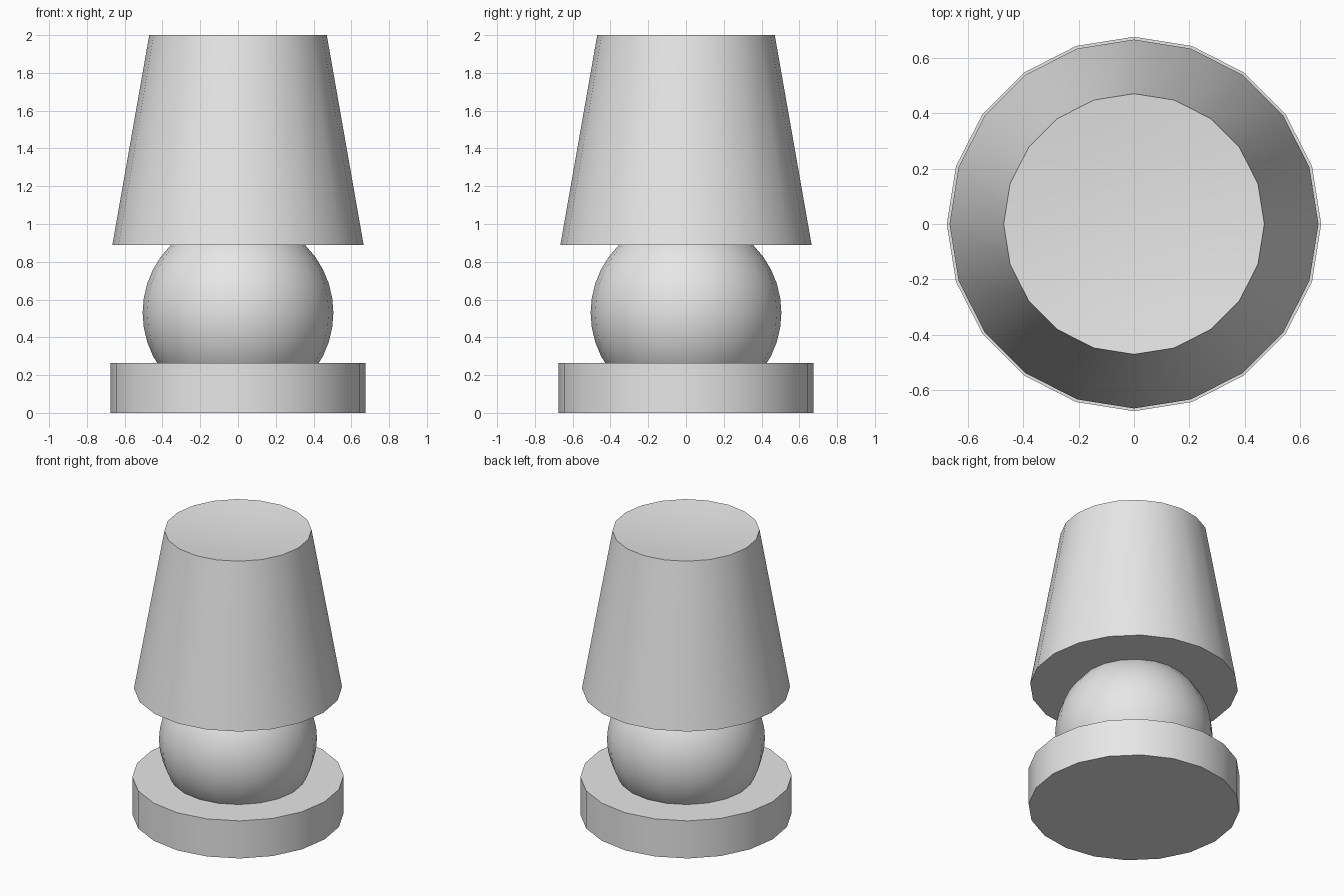
import bpy
import math

SIDES = 20

cube = bpy.data.objects.get("Cube")
if cube:
    bpy.data.objects.remove(cube, do_unlink=True)

grey = bpy.data.materials.new("light_grey")
grey.use_nodes = True
grey.diffuse_color = (0.8, 0.8, 0.8, 1)
grey.node_tree.nodes["Principled BSDF"].inputs["Base Color"].default_value = (0.8, 0.8, 0.8, 1)


def finish(obj, name):
    obj.name = name
    obj.data.name = name
    obj.data.materials.append(grey)
    bpy.ops.object.select_all(action="DESELECT")
    obj.select_set(True)
    bpy.context.view_layer.objects.active = obj
    bpy.ops.object.shade_smooth_by_angle(angle=math.radians(35))


def lathe(name, profile):
    """Turn (radius, height) points around z; a zero radius closes the end."""
    verts, rings = [], []
    for radius, z in profile:
        count = SIDES if radius > 0 else 1
        rings.append([len(verts) + i for i in range(count)])
        for i in range(count):
            a = math.tau * i / SIDES
            verts.append((radius * math.cos(a), radius * math.sin(a), z))
    faces = []
    for low, high in zip(rings, rings[1:]):
        for i in range(SIDES):
            j = (i + 1) % SIDES
            if len(low) == 1:
                faces.append((low[0], high[j], high[i]))
            elif len(high) == 1:
                faces.append((low[i], low[j], high[0]))
            else:
                faces.append((low[i], low[j], high[j], high[i]))
    mesh = bpy.data.meshes.new(name)
    mesh.from_pydata(verts, [], faces)
    obj = bpy.data.objects.new(name, mesh)
    bpy.context.collection.objects.link(obj)
    finish(obj, name)


# Round foot
lathe("base", [(0, 0), (0.675, 0), (0.675, 0.265), (0, 0.265)])

# Ball body
bpy.ops.mesh.primitive_uv_sphere_add(segments=SIDES, ring_count=SIDES,
                                     radius=0.505, location=(0, 0, 0.53))
finish(bpy.context.object, "body")

# Tapered shade with a very shallow dished top
lathe("shade", [(0, 0.89), (0.665, 0.89), (0.47, 2),
                (0.32, 1.984), (0.16, 1.974), (0, 1.97)])
